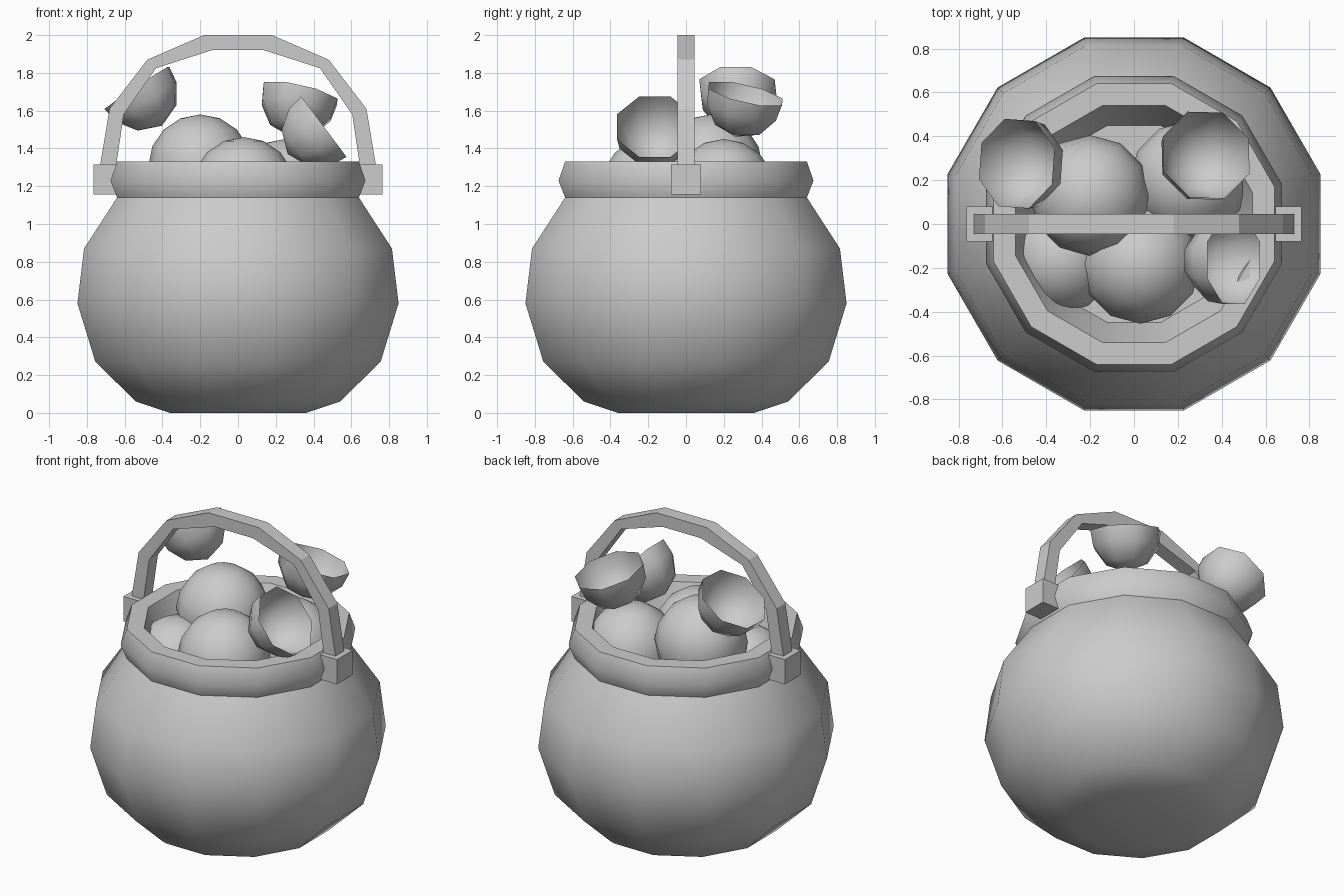
import bpy, bmesh, math
from mathutils import Vector, Matrix

if "Cube" in bpy.data.objects:
    bpy.data.objects.remove(bpy.data.objects["Cube"])


def finish(name, bm, smooth=None):
    bmesh.ops.remove_doubles(bm, verts=bm.verts, dist=1e-5)
    bmesh.ops.recalc_face_normals(bm, faces=bm.faces)
    me = bpy.data.meshes.new(name)
    bm.to_mesh(me)
    bm.free()
    ob = bpy.data.objects.new(name, me)
    bpy.context.collection.objects.link(ob)
    if smooth:
        bpy.ops.object.select_all(action='DESELECT')
        ob.select_set(True)
        bpy.context.view_layer.objects.active = ob
        bpy.ops.object.shade_smooth_by_angle(angle=math.radians(smooth))
    return ob


def lathe(name, profile, sides, smooth):
    """Spin (half-width, z) points; flat sides face the axes."""
    bm = bmesh.new()
    rings = []
    for w, z in profile:
        r = w / math.cos(math.pi / sides)
        rings.append([bm.verts.new((r * math.cos((k + .5) * math.tau / sides),
                                    r * math.sin((k + .5) * math.tau / sides), z))
                      for k in range(sides)])
    for a, b in zip(rings, rings[1:]):
        for k in range(sides):
            j = (k + 1) % sides
            bm.faces.new((a[k], a[j], b[j], b[k]))
    return finish(name, bm, smooth)


def box(name, lo, hi):
    bm = bmesh.new()
    lo, hi = Vector(lo), Vector(hi)
    bmesh.ops.create_cube(bm, size=1, matrix=Matrix.Translation((lo + hi) / 2)
                          @ Matrix.Diagonal((*(hi - lo), 1)))
    return finish(name, bm)


# Pot body, rolled rim and shallow interior
lathe("pot_body", [(0, 0), (.36, 0), (.54, .06), (.755, .27), (.85, .58),
                   (.815, .87), (.64, 1.14)], 12, 40)
lathe("pot_rim", [(.64, 1.14), (.675, 1.23), (.64, 1.33), (.54, 1.33),
                  (.45, 1.1), (0, 1.1)], 12, 42)

# Arched handle: outer and inner outlines mirrored, then given depth
outer = [(.73, 1.31), (.68, 1.61), (.48, 1.87), (.18, 2.0)]
inner = [(.645, 1.31), (.605, 1.58), (.434, 1.825), (.138, 1.92)]
outer += [(-x, z) for x, z in reversed(outer)]
inner += [(-x, z) for x, z in reversed(inner)]
bm = bmesh.new()
loops = [[bm.verts.new((x, y, z)) for x, z in path]
         for path, y in ((outer, -.045), (outer, .045), (inner, .045), (inner, -.045))]
for i in range(4):
    a, b = loops[i], loops[(i + 1) % 4]
    for k in range(len(a) - 1):
        bm.faces.new((a[k], a[k + 1], b[k + 1], b[k]))
for end in (0, -1):
    bm.faces.new([l[end] for l in loops])
finish("handle", bm)

# Handle brackets
box("bracket_right", (.64, -.08, 1.155), (.765, .08, 1.315))
box("bracket_left", (-.765, -.08, 1.155), (-.64, .08, 1.315))

# Round balls heaped in the pot
for i, (x, y, z, r) in enumerate([(-.2, .13, 1.305, .275), (.03, -.18, 1.185, .275),
                                  (.25, .2, 1.18, .27), (-.33, -.16, 1.07, .25)]):
    bm = bmesh.new()
    bmesh.ops.create_uvsphere(bm, u_segments=12, v_segments=8, radius=r,
                              matrix=Matrix.Translation((x, y, z)))
    finish(f"ball_{i + 1}", bm, 50)

# Open half shells, each placed by rim centre and opening direction
for i, (c, n) in enumerate([((-.535, .275, 1.72), (-.55, .04, .83)),
                            ((.33, .315, 1.69), (.22, .22, .95)),
                            ((.455, -.165, 1.515), (.8, 0, .6))]):
    ob = lathe(f"half_shell_{i + 1}", [(.2, 0), (.187, -.09), (.12, -.19), (0, -.24)], 8, 60)
    rot = Vector(n).to_track_quat('Z', 'Y').to_matrix().to_4x4()
    ob.matrix_world = Matrix.Translation(c) @ rot
